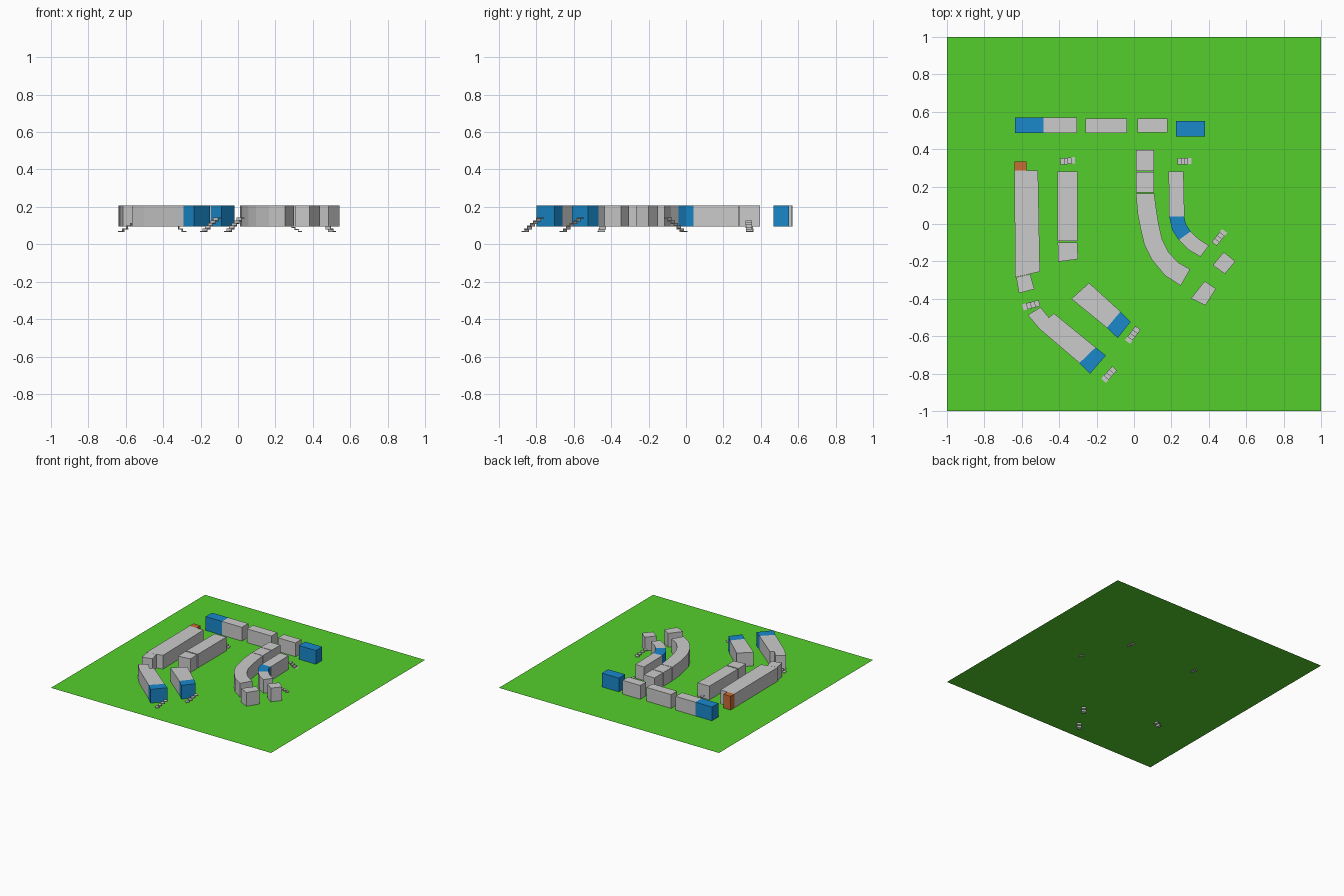
import bpy, bmesh, math
from mathutils import Matrix, Vector

if "Cube" in bpy.data.objects:
    bpy.data.objects.remove(bpy.data.objects["Cube"])

Z0, Z1 = 0.095, 0.208   # ground level and roof level


def material(name, rgb):
    m = bpy.data.materials.new(name)
    m.diffuse_color = (*rgb, 1)
    m.use_nodes = True
    m.node_tree.nodes["Principled BSDF"].inputs["Base Color"].default_value = m.diffuse_color
    return m


GREEN = material("grass", (0.09, 0.62, 0.025))
BLUE = material("blue", (0.01, 0.25, 0.60))
ORANGE = material("orange", (0.58, 0.15, 0.035))


def finish(name, bm, mat=None):
    bmesh.ops.recalc_face_normals(bm, faces=bm.faces)
    me = bpy.data.meshes.new(name)
    bm.to_mesh(me)
    bm.free()
    ob = bpy.data.objects.new(name, me)
    bpy.context.collection.objects.link(ob)
    if mat:
        me.materials.append(mat)
    return ob


def block(name, outline, mat=None):
    """Extrude a plan outline from the ground to the roof."""
    bm = bmesh.new()
    f = bm.faces.new([bm.verts.new((x, y, Z0)) for x, y in outline])
    r = bmesh.ops.extrude_face_region(bm, geom=[f])
    top = [v for v in r["geom"] if isinstance(v, bmesh.types.BMVert)]
    bmesh.ops.translate(bm, verts=top, vec=(0, 0, Z1 - Z0))
    finish(name, bm, mat)


def rect(x0, x1, y0, y1):
    return [(x0, y0), (x1, y0), (x1, y1), (x0, y1)]


def stairs(name, high, low, z_top=0.14, width=0.034, steps=6):
    """Open zigzag flight; the foot runs below the ground level."""
    bm = bmesh.new()
    d = Vector(low) - Vector(high)
    run, drop, t = d.length / steps, (z_top - 0.068) / (steps - 1), 0.005

    def box(cx, cz, sx, sz):
        bmesh.ops.create_cube(bm, size=1, matrix=Matrix.Translation((cx, 0, cz))
                              @ Matrix.Diagonal((sx, width, sz, 1)))
    for i in range(steps):
        z = z_top - i * drop
        box((i + 0.5) * run, z, run + 0.004, t)
        if i < steps - 1:
            box((i + 1) * run, z - drop / 2, 0.003, drop)
    ob = finish(name, bm)
    ob.location = (*high, 0)
    ob.rotation_euler.z = math.atan2(d.y, d.x)


# ground sheet
bm = bmesh.new()
bmesh.ops.create_grid(bm, x_segments=1, y_segments=1, size=1,
                      matrix=Matrix.Translation((0, 0, Z0 - 0.002)))
finish("ground", bm, GREEN)

# back row
block("back_row_blue_left", rect(-.635, -.485, .487, .57), BLUE)
block("back_row_left", rect(-.485, -.305, .487, .57))
block("back_row_middle", rect(-.26, -.037, .487, .565))
block("back_row_right", rect(.02, .18, .49, .565))
block("back_row_blue_right", rect(.225, .38, .468, .55), BLUE)

# left wing: outer and inner blocks
block("left_outer_orange_end", rect(-.64, -.575, .285, .335), ORANGE)
block("left_outer_long", [(-.64, .285), (-.513, .285), (-.503, -.255), (-.635, -.285)])
block("left_outer_short", [(-.63, -.285), (-.555, -.268), (-.532, -.348), (-.615, -.37)])
block("left_inner_long", rect(-.408, -.302, -.09, .28))
block("left_inner_short", [(-.408, -.1), (-.302, -.1), (-.3, -.188), (-.405, -.202)])

# diagonal wing at the front
block("diagonal_outer", [(-.568, -.487), (-.5, -.445), (-.455, -.5), (-.428, -.478),
                         (-.205, -.66), (-.292, -.743), (-.503, -.563)])
block("diagonal_outer_blue", [(-.205, -.66), (-.15, -.703), (-.235, -.8), (-.292, -.743)], BLUE)
block("diagonal_inner", [(-.24, -.315), (-.072, -.468), (-.145, -.555), (-.335, -.4)])
block("diagonal_inner_blue", [(-.072, -.468), (-.018, -.523), (-.087, -.61), (-.145, -.555)], BLUE)

# right wing: straight rooms leading into a curved row
block("curve_room_1", rect(.01, .108, .283, .395))
block("curve_room_2", rect(.01, .108, .168, .278))
left = [(.01, .164), (.02, .05), (.035, -.025), (.055, -.11), (.095, -.19), (.165, -.275), (.25, -.33)]
right = [(.108, .164), (.12, .075), (.132, 0), (.15, -.08), (.185, -.15), (.235, -.205), (.3, -.242)]
for i in range(3):
    block(f"curve_room_{i + 3}", [left[i], left[i + 1], right[i + 1], right[i]])
block("curve_room_end", left[3:] + right[:2:-1])

# inner curved row
block("inner_curve_straight", [(.185, .28), (.265, .28), (.27, .04), (.188, .04)])
block("inner_curve_blue", [(.188, .04), (.268, .04), (.277, 0), (.303, -.04),
                           (.24, -.085), (.205, -.035)], BLUE)
block("inner_curve_end", [(.303, -.04), (.345, -.08), (.4, -.115), (.355, -.175),
                          (.295, -.14), (.24, -.085)])

# separate small rooms
block("small_room_upper", [(.48, -.15), (.542, -.2), (.485, -.267), (.422, -.22)])
block("small_room_lower", [(.378, -.305), (.438, -.347), (.382, -.435), (.305, -.398)])

# stair flights, given as high end then low end
stairs("stairs_left_back", (-.392, .333), (-.28, .345))
stairs("stairs_right_back", (.235, .335), (.34, .338), 0.125)
stairs("stairs_right_curve", (.43, -.105), (.51, -.005))
stairs("stairs_left_front", (-.508, -.423), (-.635, -.457))
stairs("stairs_diagonal_inner", (.02, -.557), (-.06, -.665))
stairs("stairs_diagonal_outer", (-.105, -.773), (-.19, -.868))
